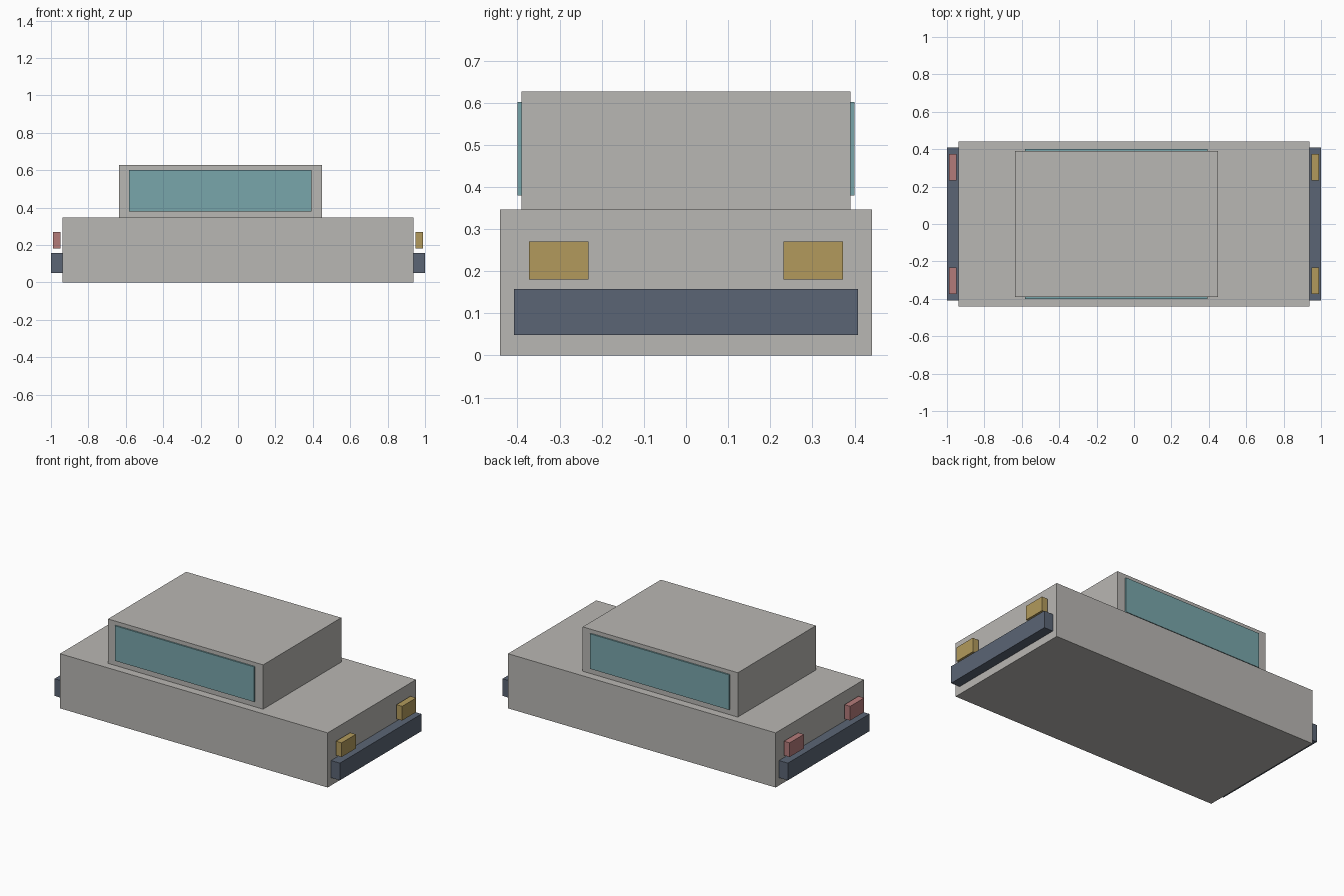
import bpy
import bmesh
from mathutils import Matrix, Vector

if "Cube" in bpy.data.objects:
    bpy.data.objects.remove(bpy.data.objects["Cube"])


def material(name, rgb):
    """Flat material from an 8-bit sRGB colour, stored as linear."""
    mat = bpy.data.materials.new(name)
    lin = [((c / 255 + 0.055) / 1.055) ** 2.4 for c in rgb]
    mat.diffuse_color = (*lin, 1.0)
    mat.use_nodes = True
    mat.node_tree.nodes["Principled BSDF"].inputs["Base Color"].default_value = mat.diffuse_color
    return mat


paint = material("warm grey paint", (185, 183, 179))
glass = material("teal glass", (121, 166, 171))
trim = material("slate trim", (91, 101, 117))
amber = material("amber lamp", (178, 154, 92))
red = material("red lamp", (180, 123, 122))


def box(name, x, y, z, mat):
    """Box spanning the given (min, max) ranges."""
    lo, hi = Vector((x[0], y[0], z[0])), Vector((x[1], y[1], z[1]))
    bm = bmesh.new()
    bmesh.ops.create_cube(bm, size=1.0, matrix=Matrix.Diagonal((*(hi - lo), 1)))
    mesh = bpy.data.meshes.new(name)
    bm.to_mesh(mesh)
    bm.free()
    mesh.materials.append(mat)
    obj = bpy.data.objects.new(name, mesh)
    obj.location = (lo + hi) / 2
    bpy.context.collection.objects.link(obj)
    return obj


def span(sign, a, b):
    """Range from a to b on the chosen side of the centre."""
    return tuple(sorted((sign * a, sign * b)))


# Lower body and cabin
box("body", (-0.938, 0.938), (-0.442, 0.442), (0, 0.346), paint)
box("cabin", (-0.637, 0.45), (-0.391, 0.391), (0.346, 0.627), paint)

# Side window plates
for side, label in ((-1, "right"), (1, "left")):
    box(f"{label}_window", (-0.583, 0.393), span(side, 0.391, 0.4), (0.38, 0.602), glass)

# Bumpers and lamps at both ends
for end, place, lamp, mat in ((1, "front", "headlight", amber), (-1, "rear", "taillight", red)):
    box(f"{place}_bumper", span(end, 0.938, 1.0), (-0.408, 0.408), (0.049, 0.158), trim)
    for side, label in ((-1, "right"), (1, "left")):
        box(f"{label}_{lamp}", span(end, 0.948, 0.988), span(side, 0.232, 0.373), (0.18, 0.27), mat)
